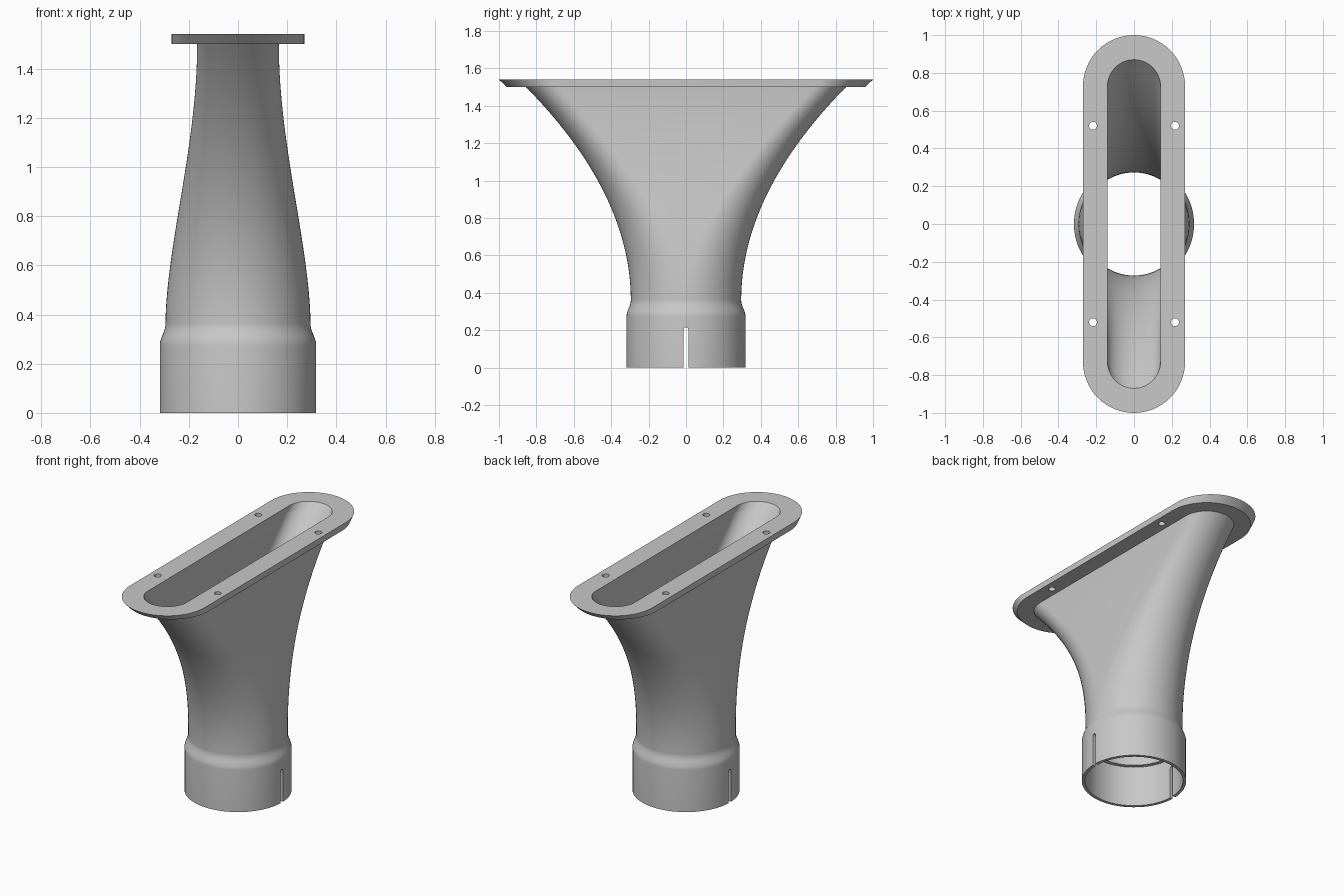
import bpy, bmesh, math

cube = bpy.data.objects.get("Cube")
if cube:
    bpy.data.objects.remove(cube, do_unlink=True)

# Single plain grey
grey = bpy.data.materials.new("plain grey")
grey.use_nodes = True
grey.diffuse_color = (0.58, 0.58, 0.58, 1)
grey.node_tree.nodes["Principled BSDF"].inputs["Base Color"].default_value = (0.58, 0.58, 0.58, 1)

ARC = 32          # segments per half circle
FLANGE_Z, TOP_Z = 1.5, 1.54
NECK_Z, NECK_R = 0.36, 0.295


def slot_ring(bm, half_width, half_length, z):
    """Ring of vertices round a straight-sided slot with semicircular ends."""
    ring = []
    for side in (1, -1):
        for i in range(ARC + 1):
            a = math.pi * i / ARC
            x = side * half_width * math.cos(a)
            y = side * (half_length - half_width + half_width * math.sin(a))
            ring.append(bm.verts.new((x, y, z)))
    return ring


def hollow_part(name, sections):
    """Join sections (half width, half length, z) into a closed hollow loop."""
    bm = bmesh.new()
    rings = [slot_ring(bm, *s) for s in sections]
    for k, ring in enumerate(rings):
        above = rings[(k + 1) % len(rings)]
        for i in range(len(ring)):
            j = (i + 1) % len(ring)
            bm.faces.new((ring[i], ring[j], above[j], above[i]))
    bmesh.ops.remove_doubles(bm, verts=bm.verts, dist=0.00001)
    bmesh.ops.recalc_face_normals(bm, faces=bm.faces)
    mesh = bpy.data.meshes.new(name)
    bm.to_mesh(mesh)
    bm.free()
    mesh.materials.append(grey)
    obj = bpy.data.objects.new(name, mesh)
    bpy.context.collection.objects.link(obj)
    return obj


def activate(obj):
    bpy.ops.object.select_all(action='DESELECT')
    obj.select_set(True)
    bpy.context.view_layer.objects.active = obj


def cut(obj, cutter):
    """Subtract the cutter and throw it away."""
    cutter.hide_render = True
    mod = obj.modifiers.new("cut", 'BOOLEAN')
    mod.operation, mod.solver, mod.object = 'DIFFERENCE', 'EXACT', cutter
    activate(obj)
    bpy.ops.object.modifier_apply(modifier=mod.name)
    bpy.data.objects.remove(cutter, do_unlink=True)


def flare(wall):
    """Sections of the round-to-slot transition, set in by the wall thickness."""
    steps = 32
    out = []
    for i in range(steps + 1):
        t = i / steps
        s = t ** 0.9
        width = NECK_R - 0.129 * s * s * (3 - 2 * s)
        length = NECK_R + 0.56 * t * t
        out.append((width - wall, length - wall, NECK_Z + (FLANGE_Z - NECK_Z) * t))
    return out


# Round socket with a smooth shoulder outside and a stop ledge inside
outer = [(0.318, 0), (0.318, 0.275)]
for i in range(1, 9):
    t = i / 8
    outer.append((0.318 - 0.023 * t * t * (3 - 2 * t), 0.275 + (NECK_Z - 0.275) * t))
inner = [(0.273, NECK_Z), (0.273, 0.27), (0.298, 0.27), (0.298, 0)]
socket = hollow_part("socket", [(r, r, z) for r, z in outer + inner])

# Slit with a rounded top through both sides of the socket
bpy.ops.mesh.primitive_cube_add(size=1, location=(0, 0, 0.05))
slit = bpy.context.object
slit.scale = (1, 0.025, 0.306)
cut(socket, slit)
bpy.ops.mesh.primitive_cylinder_add(vertices=24, radius=0.0125, depth=1,
                                    location=(0, 0, 0.203), rotation=(0, math.pi / 2, 0))
cut(socket, bpy.context.object)

# Flared horn
horn = hollow_part("flared_horn", flare(0) + flare(0.022)[::-1])

# Flange whose ends lean outward with the flare
flange = hollow_part("flange", [(0.27, 0.957, FLANGE_Z), (0.27, 1.0, TOP_Z),
                                (0.14, 0.87, TOP_Z), (0.144, 0.833, FLANGE_Z)])

# Four screw holes
for x in (-0.217, 0.217):
    for y in (-0.52, 0.52):
        bpy.ops.mesh.primitive_cylinder_add(vertices=24, radius=0.021, depth=0.2,
                                            location=(x, y, TOP_Z))
        cut(flange, bpy.context.object)

for part in (socket, horn, flange):
    activate(part)
    bpy.ops.object.shade_smooth_by_angle(angle=math.radians(30))
